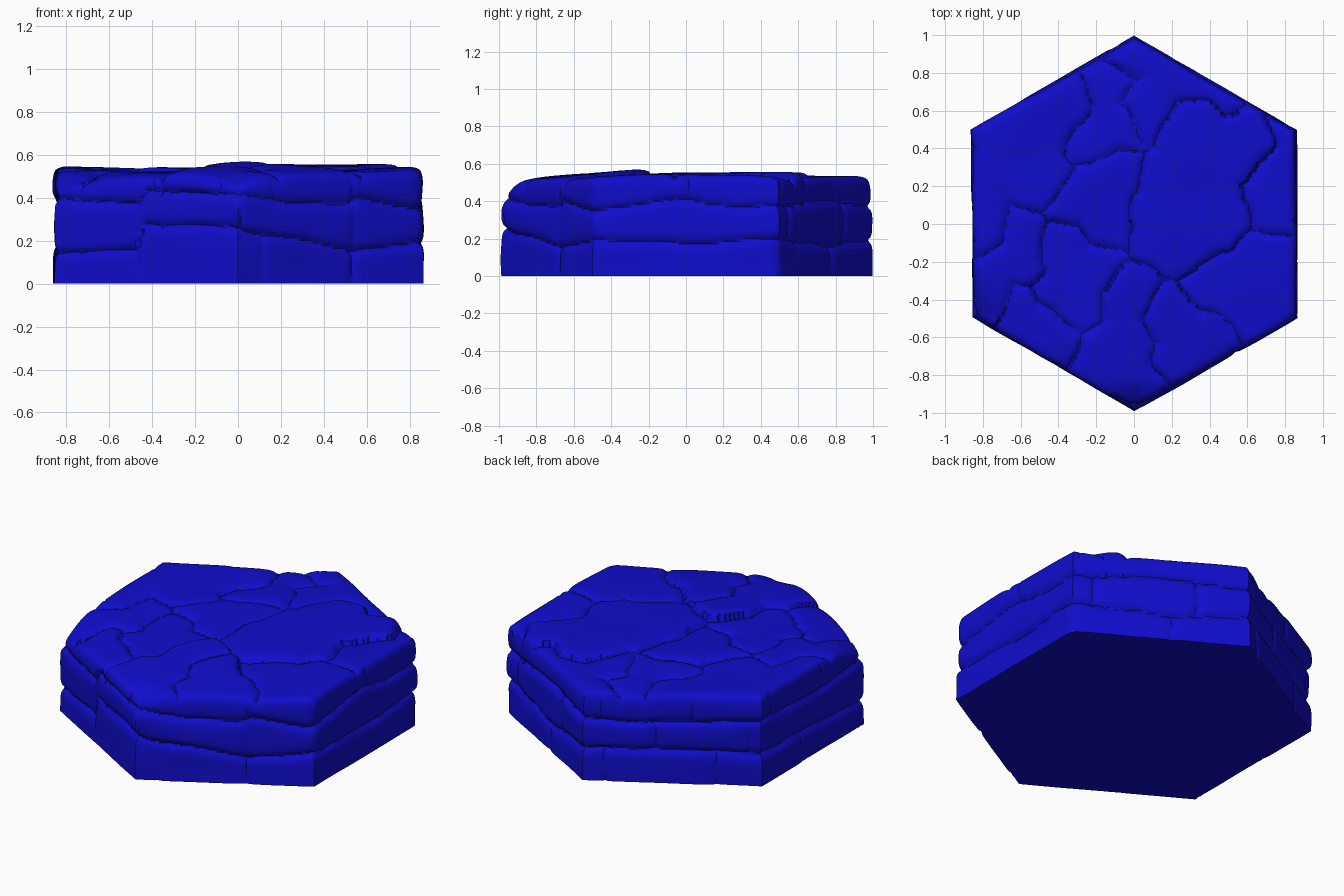
import bpy, bmesh, math, random
from mathutils import Vector, noise

if "Cube" in bpy.data.objects:
    bpy.data.objects.remove(bpy.data.objects["Cube"])

random.seed(4)
N, M = 64, 40                      # rings in the top, rows in the side
C = [Vector((math.sin(s * math.pi / 3), -math.cos(s * math.pi / 3), 0)) for s in range(7)]

# Top slabs: height, slope x, slope y, then seed points (x, y)
SLABS = [
    (0.545, 0.010, 0.01, [(.2, .2), (.45, .4), (.12, -.02), (.42, .05), (.3, .5), (.25, -.12), (.6, .42)]),
    (0.525, -0.02, -0.02, [(.06, .62), (.25, .78), (0, .9), (.5, .8)]),
    (0.530, 0.04, -0.02, [(.8, .3), (.78, .1), (.86, .47)]),
    (0.525, 0.02, 0.03, [(.7, -.2), (.5, -.35), (.72, -.45), (.4, -.32)]),
    (0.530, -0.05, 0.07, [(.2, -.5), (.33, -.6), (.25, -.75)]),
    (0.530, 0.02, 0.08, [(-.03, -.4), (-.02, -.65), (-.2, -.72), (.02, -.85)]),
    (0.515, 0.04, 0.03, [(-.22, -.25), (-.36, -.12), (-.38, -.36), (-.3, -.42)]),
    (0.530, -0.02, 0.02, [(-.2, .12), (-.14, .27), (-.16, .0), (-.33, .1)]),
    (0.525, 0.05, -0.02, [(-.1, .55), (-.12, .75), (-.19, .46)]),
    (0.530, -0.03, 0.00, [(-.6, .35), (-.45, .55), (-.78, 0), (-.36, .62), (-.5, .2)]),
    (0.525, -0.04, 0.02, [(-.65, -.2), (-.75, -.38), (-.58, -.05)]),
    (0.510, 0.03, 0.08, [(-.5, -.55), (-.62, -.47), (-.42, -.62)]),
]

# Wall: course lines (perimeter position, height) and upright joints per course
COURSE_LINES = [
    [(0, .26), (.63, .15), (1, .19), (1.5, .17), (2, .2), (2.5, .16), (3, .19), (3.7, .2),
     (4.4, .17), (5, .15), (5.44, .15), (5.48, .27), (6, .26)],
    [(0, .42), (.3, .37), (.6, .37), (.66, .4), (1, .35), (1.5, .41), (1.8, .36), (2, .37), (2.6, .4),
     (3.2, .35), (4, .39), (4.6, .36), (5, .4), (5.44, .37), (5.5, .44), (6, .42)],
]
JOINTS = [[.12, .63, 2.0, 2.55, 3.12, 3.75, 4.4, 4.97, 5.46],
          [.0, .63, 1.0, 2.1, 2.7, 3.4, 3.95, 4.7, 5.46],
          [.2, .63, 1.0, 1.52, 2.02, 2.6, 3.1, 3.6, 4.1, 4.6, 5.1, 5.52, 5.89]]
PUSH = [[random.uniform(0, .014) for _ in row] for row in JOINTS]


def smooth(t):
    t = max(0, min(1, t))
    return t * t * (3 - 2 * t)


def line_at(pts, u):
    for (a, p), (b, q) in zip(pts, pts[1:]):
        if a <= u <= b:
            return p + (q - p) * (u - a) / (b - a)
    return pts[0][1]


def top_height(p, rim):
    """Height of the cracked top; rim is the distance to the outline."""
    w = noise.noise_vector(p * 5) * .035
    q = Vector((p.x + w.x, p.y + w.y))
    near = sorted((min((q - Vector(s)).length for s in slab[3]), i) for i, slab in enumerate(SLABS))
    h, sx, sy, seeds = SLABS[near[0][1]]
    c = sum((Vector(s) for s in seeds), Vector((0, 0))) / len(seeds)
    gap = (near[1][0] - near[0][0]) / 2
    z = h + sx * (p.x - c.x) + sy * (p.y - c.y) + .008 * noise.noise(p * 3)
    z += .008 - .025 * math.exp(-gap / .018) - .016 * math.exp(-rim / .02)
    # worn front and front-left corners
    z -= .05 * math.exp(-(p - C[0]).length / .09) + .09 * math.exp(-(p - C[5]).length / .12)
    return z


def wall_inset(u, z, ztop):
    """How far the wall sits inside the exact hexagon."""
    u %= 6
    wob = .012 * noise.noise(Vector((u * 4, z * 5, 7)))
    l0, l1 = line_at(COURSE_LINES[0], u) + wob, line_at(COURSE_LINES[1], u) + wob
    row = 0 if z < l0 else 1 if z < l1 else 2
    dist = min(abs(z - l0), abs(z - l1))
    k = len(JOINTS[row]) - 1
    for i, j in enumerate(JOINTS[row]):
        if u >= j:
            k = i
    uj = u + wob * 2
    dj = min(min(abs(uj - j), 6 - abs(uj - j)) for j in JOINTS[row])
    d = PUSH[row][k] * smooth(dj / .05) + .026 * math.exp(-dist / .017) + .017 * math.exp(-dj / .02)
    d += .014 * math.exp(-(ztop - z) / .022) + .006 * noise.noise(Vector((u * 3, z * 6, 2)))
    # chamfer at the worn corners
    worn = math.exp(-min(u, 6 - u) / .12) + .7 * math.exp(-abs(u - 5) / .15)
    return max(0, d + .045 * worn * smooth((z - .36) / .16))


bm = bmesh.new()

# Cracked top, built as rings of a triangular grid
rings = []
rim_z = []
for k in range(N + 1):
    ring = []
    for j in range(max(1, 6 * k)):
        s, i = divmod(j, k) if k else (0, 0)
        p = C[s].lerp(C[s + 1], i / k) * (k / N) if k else Vector((0, 0, 0))
        z = top_height(p, .866 * (1 - k / N))
        if k == N:
            rim_z.append(z)
        u = s + (i / k if k else 0)
        f = 1 - wall_inset(u, z, z) / .866 * smooth((k / N - .8) / .2) if k > .8 * N else 1
        ring.append(bm.verts.new((p.x * f, p.y * f, z)))
    rings.append(ring)
for k in range(1, N + 1):
    a, b = rings[k], rings[k - 1]
    for s in range(6):
        for i in range(k):
            o, n = s * k + i, (s * (k - 1) + i) % len(b)
            bm.faces.new((a[o], a[(o + 1) % len(a)], b[n]))
            if i < k - 1:
                bm.faces.new((a[(o + 1) % len(a)], b[(n + 1) % len(b)], b[n]))

# Stone courses down the six walls
upper = rings[N]
for m in range(1, M + 1):
    lower = []
    for j in range(6 * N):
        s, i = divmod(j, N)
        p = C[s].lerp(C[s + 1], i / N)
        z = rim_z[j] * (1 - m / M)
        f = 1 - wall_inset(j / N, z, rim_z[j]) / .866
        lower.append(bm.verts.new((p.x * f, p.y * f, z)))
    for j in range(6 * N):
        q = (j + 1) % (6 * N)
        bm.faces.new((upper[j], lower[j], lower[q], upper[q]))
    upper = lower

# Flat underside
bm.faces.new(list(reversed(upper)))
bmesh.ops.recalc_face_normals(bm, faces=bm.faces[:])

mesh = bpy.data.meshes.new("stone_hex_tile")
bm.to_mesh(mesh)
bm.free()
tile = bpy.data.objects.new("stone_hex_tile", mesh)
bpy.context.collection.objects.link(tile)
mat = bpy.data.materials.new("blue_stone")
mat.diffuse_color = (0.005, 0.004, 0.6, 1)
mat.use_nodes = True
mat.node_tree.nodes["Principled BSDF"].inputs["Base Color"].default_value = mat.diffuse_color
mesh.materials.append(mat)
bpy.context.view_layer.objects.active = tile
tile.select_set(True)
bpy.ops.object.shade_smooth_by_angle(angle=math.radians(35))
